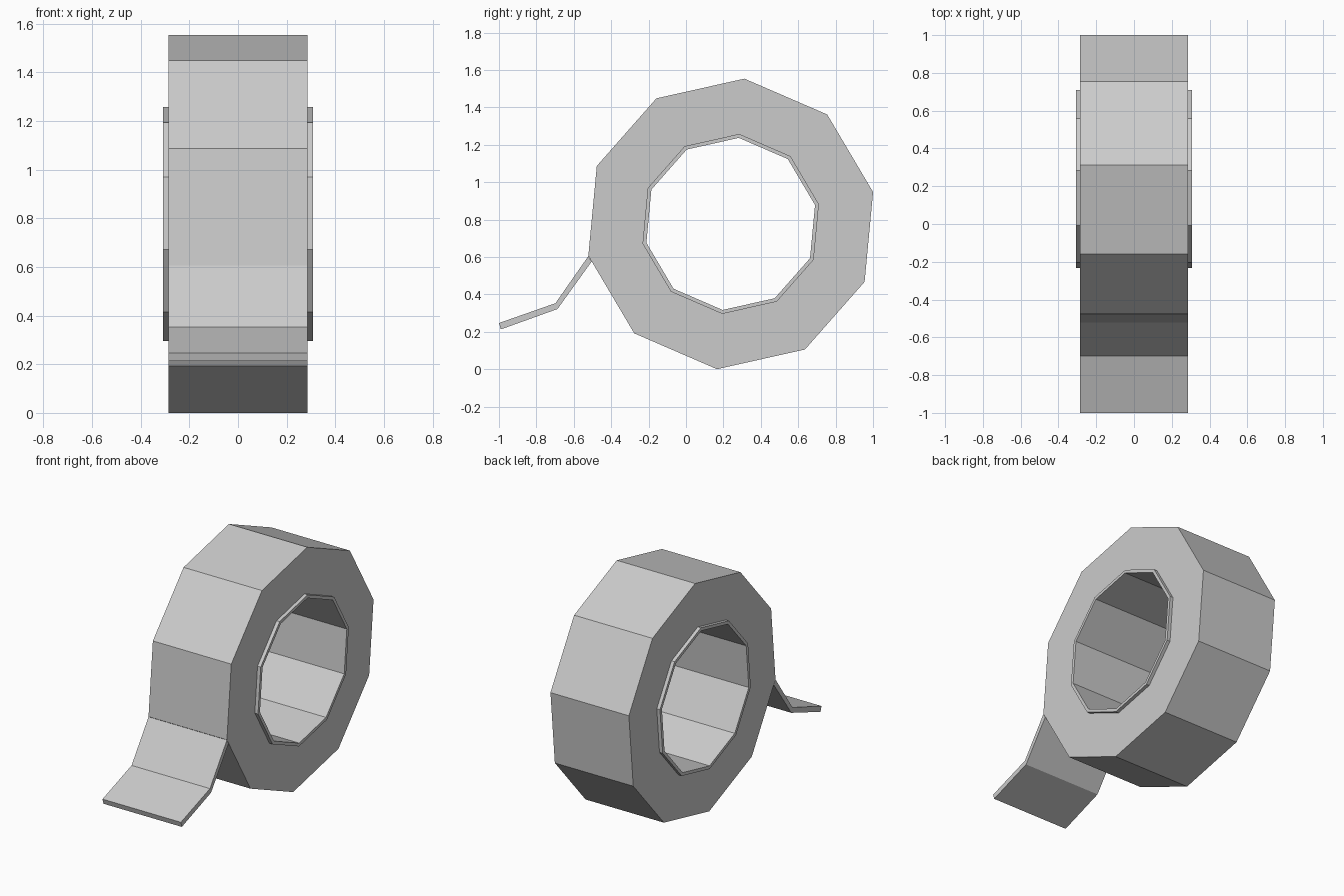
import bpy, bmesh, math

if "Cube" in bpy.data.objects:
    bpy.data.objects.remove(bpy.data.objects["Cube"])

CY, CZ = 0.239, 0.777      # roll centre
SIDES, START = 10, math.radians(12.6)


def make_object(name, bm):
    bmesh.ops.recalc_face_normals(bm, faces=bm.faces)
    mesh = bpy.data.meshes.new(name)
    bm.to_mesh(mesh)
    bm.free()
    obj = bpy.data.objects.new(name, mesh)
    bpy.context.collection.objects.link(obj)
    return obj


def ring(name, r_in, r_out, half):
    """Ten-sided tube along x with a rectangular cross-section."""
    bm = bmesh.new()
    section = [(-half, r_in), (half, r_in), (half, r_out), (-half, r_out)]
    loops = []
    for i in range(SIDES):
        a = START + i * math.tau / SIDES
        loops.append([bm.verts.new((x, CY + r * math.cos(a), CZ + r * math.sin(a)))
                      for x, r in section])
    for i in range(SIDES):
        p, q = loops[i], loops[(i + 1) % SIDES]
        for j in range(4):
            k = (j + 1) % 4
            bm.faces.new((p[j], p[k], q[k], q[j]))
    return make_object(name, bm)


# Wound tape and the slightly wider core
ring("tape_roll", 0.483, 0.78, 0.285)
ring("core", 0.462, 0.483, 0.308)

# Loose end of tape: bent strip peeling off the roll
top = [(-0.522, 0.605), (-0.698, 0.353), (-1.0, 0.247)]
bottom = [(-0.505, 0.575), (-0.687, 0.322), (-0.99, 0.213)]
bm = bmesh.new()
rows = [[bm.verts.new((x, y, z)) for x, (y, z) in
         ((-0.285, t), (0.285, t), (0.285, b), (-0.285, b))]
        for t, b in zip(top, bottom)]
for p, q in zip(rows, rows[1:]):
    for j in range(4):
        k = (j + 1) % 4
        bm.faces.new((p[j], p[k], q[k], q[j]))
bm.faces.new(rows[0])
bm.faces.new(rows[-1])
make_object("loose_tape_end", bm)
